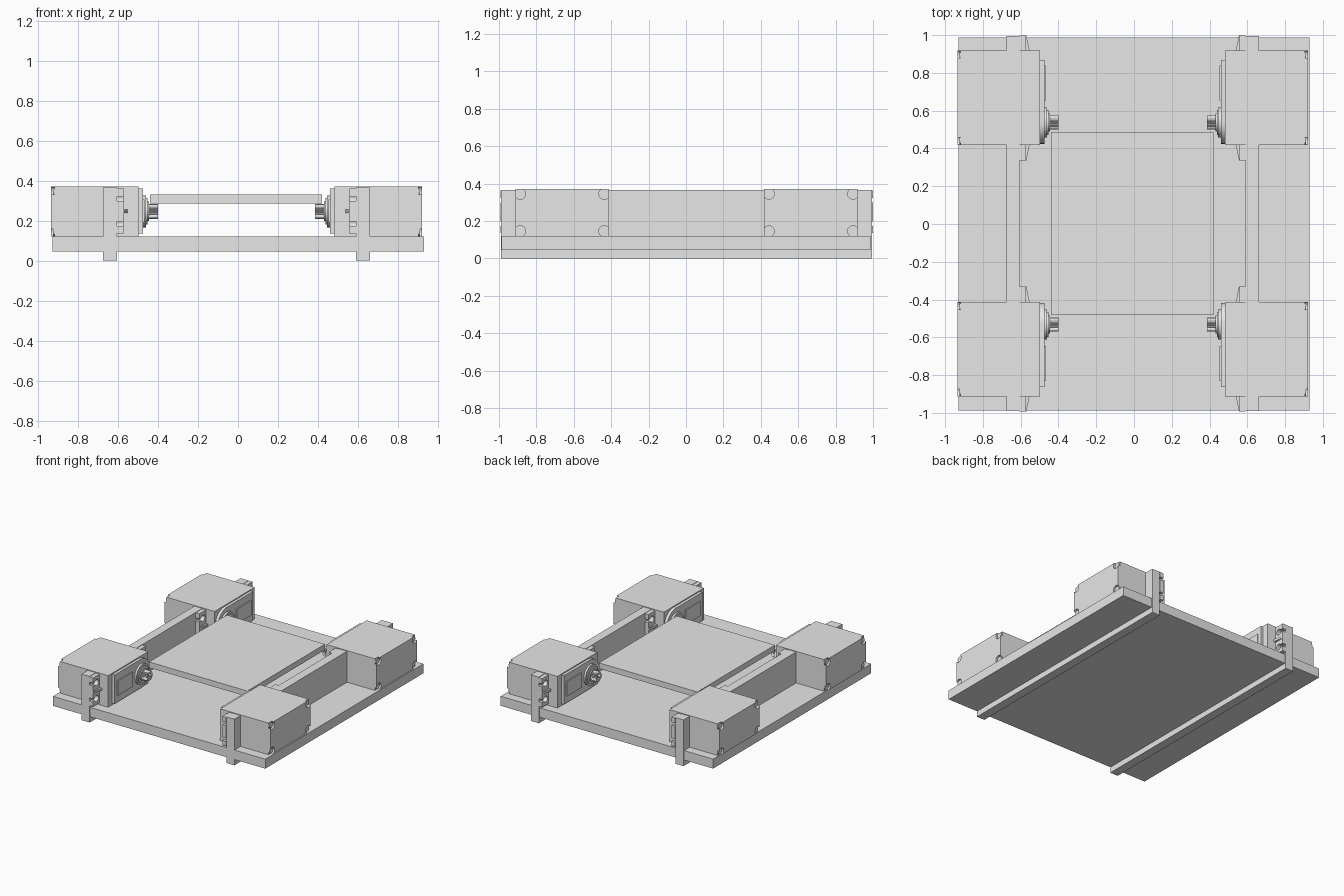
import bpy, bmesh, math

if "Cube" in bpy.data.objects:
    bpy.data.objects.remove(bpy.data.objects["Cube"])

CX, CY = -0.007, 0.003          # symmetry centre of the rails and motors

grey = bpy.data.materials.new("grey plastic")
grey.diffuse_color = (0.8, 0.8, 0.8, 1)
grey.use_nodes = True
grey.node_tree.nodes["Principled BSDF"].inputs["Base Color"].default_value = grey.diffuse_color


def finish(name, bm, smooth=False):
    bmesh.ops.recalc_face_normals(bm, faces=bm.faces)
    me = bpy.data.meshes.new(name)
    bm.to_mesh(me)
    bm.free()
    me.materials.append(grey)
    ob = bpy.data.objects.new(name, me)
    bpy.context.collection.objects.link(ob)
    if smooth:
        bpy.ops.object.select_all(action='DESELECT')
        ob.select_set(True)
        bpy.context.view_layer.objects.active = ob
        bpy.ops.object.shade_smooth_by_angle(angle=math.radians(30))
    return ob


def slab(name, x0, x1, y0, y1, z0, z1):
    bm = bmesh.new()
    bmesh.ops.create_cube(bm, size=1)
    for v in bm.verts:
        v.co = ((x0 + x1) / 2 + v.co.x * (x1 - x0),
                (y0 + y1) / 2 + v.co.y * (y1 - y0),
                (z0 + z1) / 2 + v.co.z * (z1 - z0))
    return finish(name, bm)


def prism(name, profile, u0, u1, sx, sy=1, smooth=False, hole=None):
    """Extrude a (y, z) profile sideways from u0 to u1, mirrored by sx and sy."""
    bm = bmesh.new()
    face = bm.faces.new([bm.verts.new((u0, y, z)) for y, z in profile])
    new = bmesh.ops.extrude_face_region(bm, geom=[face], use_keep_orig=True)["geom"]
    for v in new:
        if isinstance(v, bmesh.types.BMVert):
            v.co.x = u1
    if hole:                    # blind hole in the u0 end
        bm.faces.ensure_lookup_table()
        bmesh.ops.recalc_face_normals(bm, faces=bm.faces)
        bmesh.ops.inset_region(bm, faces=[face], thickness=hole)
        inner = bmesh.ops.extrude_discrete_faces(bm, faces=[face])["faces"][0]
        for v in inner.verts:
            v.co.x += (u1 - u0) * 0.6
    for v in bm.verts:
        v.co.x = CX + sx * v.co.x
        v.co.y = CY + sy * v.co.y
    return finish(name, bm, smooth)


def arc(cy, cz, r, a0, a1, n):
    return [(cy + r * math.cos(math.radians(a0 + (a1 - a0) * i / n)),
             cz + r * math.sin(math.radians(a0 + (a1 - a0) * i / n))) for i in range(n + 1)]


def circle(cy, cz, r, n=32):
    return arc(cy, cz, r, 0, 360, n)[:-1]


def rect(y0, y1, z0, z1):
    return [(y0, z0), (y1, z0), (y1, z1), (y0, z1)]


# motor dimensions in the back corner, measured from the centre
V0, V1, Z0, Z1 = 0.415, 0.915, 0.12, 0.37
AXLE_Y, AXLE_Z = 0.535, 0.247
D, R = 0.025, 0.029             # corner pocket inset and radius
POCKETS = [(V1 - D, Z1 - D), (V0 + D, Z1 - D), (V0 + D, Z0 + D), (V1 - D, Z0 + D)]


def cap_profile():
    a = math.degrees(math.acos(D / R))
    pts = []
    for k, (y, z) in enumerate(POCKETS):
        pts += arc(y, z, R, 90 * k - a, 90 * k - 270 + a, 10)
    return pts


def ear_profile(root, tip):
    """Mounting ear with two keyhole slots open at its tip."""
    s = 1 if tip > root else -1
    pts = [(root, 0.135), (tip, 0.135)]
    for z in (0.185, 0.31):
        hole = arc(0, z, 0.024, -30, -330, 12)
        pts.append((tip, z - 0.012))
        pts += [(tip - s * 0.045 + s * y, h) for y, h in hole]
        pts.append((tip, z + 0.012))
    return pts + [(tip, 0.362), (root, 0.362)]


def rib(name, root, tip, sx, sy):
    """Tapered strengthening rib on the inner side of an ear."""
    bm = bmesh.new()
    plan = [(0.568, root), (0.546, root), (0.563, tip), (0.568, tip)]
    low = [bm.verts.new((CX + sx * u, CY + sy * v, 0.238)) for u, v in plan]
    face = bm.faces.new(low)
    new = bmesh.ops.extrude_face_region(bm, geom=[face], use_keep_orig=True)["geom"]
    bmesh.ops.translate(bm, vec=(0, 0, 0.018),
                        verts=[g for g in new if isinstance(g, bmesh.types.BMVert)])
    finish(name, bm)


def motor(tag, sx, sy):
    def part(name, profile, u0, u1, **kw):
        prism(tag + "_" + name, profile, u0, u1, sx, sy, **kw)

    # case, with corner pockets and screws on the outer end
    part("motor_case", rect(V0, V1, Z0, Z1), 0.49, 0.911)
    part("motor_end_cap", cap_profile(), 0.911, 0.928)
    for i, (y, z) in enumerate(POCKETS):
        part(f"case_screw_{i + 1}", circle(y, z, 0.022, 16), 0.909, 0.918, smooth=True)
    # mounting ears and ribs
    for side, root, tip in (("outer", V1, 0.996), ("inner", V0, 0.333)):
        part(side + "_ear", ear_profile(root, tip), 0.566, 0.598)
        rib(f"{tag}_{side}_rib", root, tip, sx, sy)
    # gearbox cover: straight at one end, round about the axle
    lid = [(0.865, 0.135), (0.865, 0.362)] + arc(AXLE_Y, 0.2485, 0.1135, 90, 270, 20)
    part("gear_cover", lid, 0.468, 0.492, smooth=True)
    part("cover_strip", rect(0.65, 0.835, 0.19, 0.305), 0.460, 0.470)
    # stepped bearing boss
    for i, (r, u0, u1) in enumerate(((0.08, 0.453, 0.470), (0.066, 0.446, 0.455),
                                     (0.048, 0.438, 0.448))):
        part(f"bearing_step_{i + 1}", circle(AXLE_Y, AXLE_Z, r), u0, u1, smooth=True)
    # toothed output shaft with a screw hole
    n = 24
    teeth = []
    for i in range(2 * n):
        r = 0.038 if i % 2 else 0.033
        a = math.pi * i / n
        teeth.append((AXLE_Y + r * math.cos(a), AXLE_Z + r * math.sin(a)))
    part("splined_shaft", teeth, 0.393, 0.442, hole=0.016)


# base plate and raised centre panel
slab("base_plate", -0.928, 0.93, -0.987, 0.987, 0.045, 0.12)
slab("centre_panel", -0.44, 0.42, -0.483, 0.488, 0.285, 0.33)

# side rails, notched to hold the motors
E = 0.992
rail = [(-E, 0), (E, 0), (E, 0.365), (V1, 0.365), (V1, Z0), (V0, Z0), (V0, 0.365),
        (-V0, 0.365), (-V0, Z0), (-V1, Z0), (-V1, 0.365), (-E, 0.365)]
for side, sx in (("left", -1), ("right", 1)):
    prism(side + "_rail", rail, 0.598, 0.668, sx)
    for end, sy in (("front", -1), ("back", 1)):
        motor(f"{end}_{side}", sx, sy)
